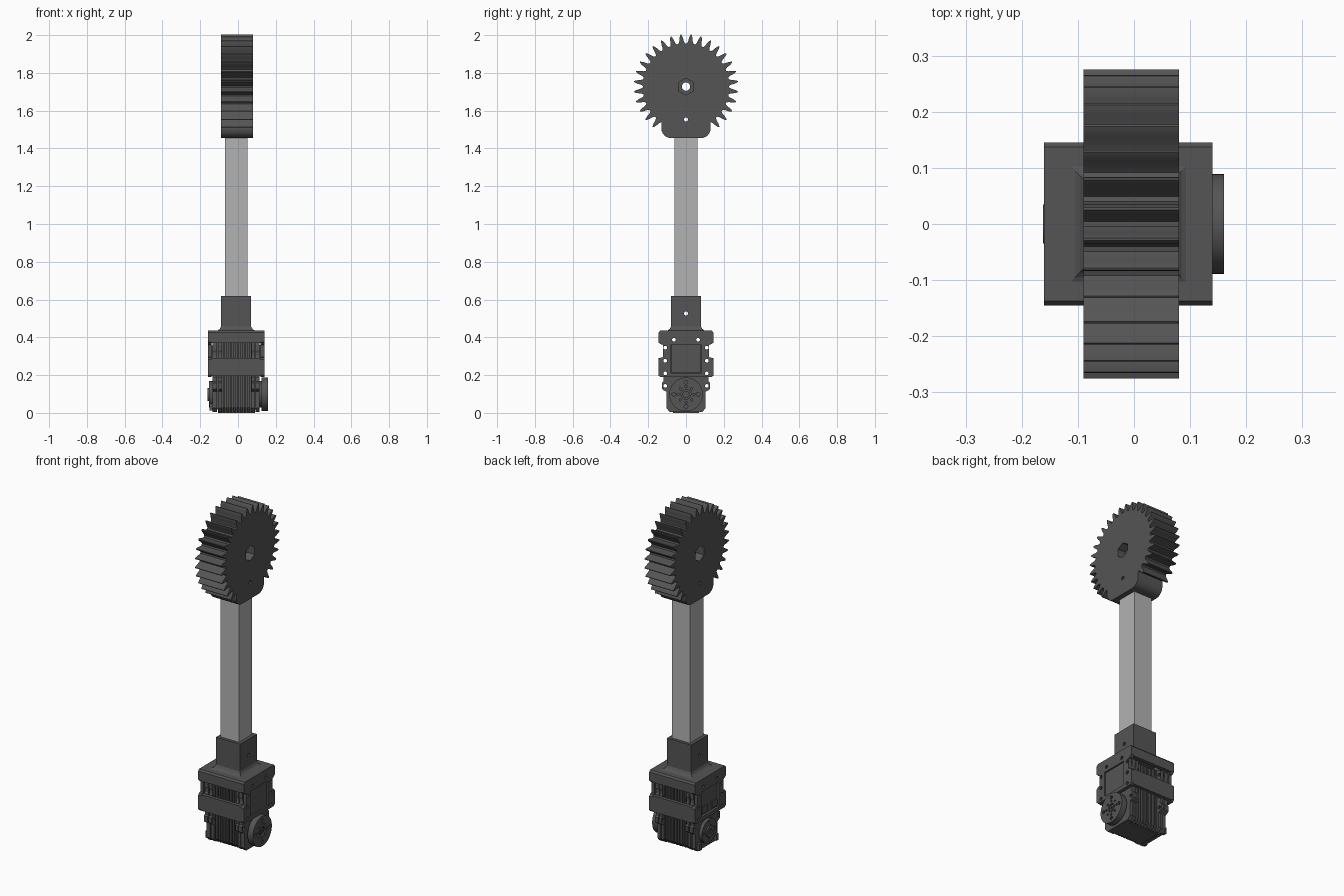
import bpy, bmesh
from math import sin, cos, pi, radians

if "Cube" in bpy.data.objects:
    bpy.data.objects.remove(bpy.data.objects["Cube"])


def material(name, v):
    m = bpy.data.materials.new(name)
    m.diffuse_color = (v, v, v, 1)
    m.use_nodes = True
    m.node_tree.nodes["Principled BSDF"].inputs["Base Color"].default_value = m.diffuse_color
    return m


DARK = material("dark_plastic", 0.09)
LIGHT = material("light_tube", 0.45)


def finish(name, bm, mat=DARK):
    bmesh.ops.recalc_face_normals(bm, faces=bm.faces)
    me = bpy.data.meshes.new(name)
    bm.to_mesh(me)
    bm.free()
    me.materials.append(mat)
    ob = bpy.data.objects.new(name, me)
    bpy.context.collection.objects.link(ob)
    return ob


def add_prism(bm, pts, x0, x1):
    """Extrude a (y, z) outline along x."""
    a = [bm.verts.new((x0, y, z)) for y, z in pts]
    b = [bm.verts.new((x1, y, z)) for y, z in pts]
    bm.faces.new(a)
    bm.faces.new(b[::-1])
    for i in range(len(a)):
        j = (i + 1) % len(a)
        bm.faces.new((a[i], b[i], b[j], a[j]))


def prism(name, pts, x0, x1, mat=DARK):
    bm = bmesh.new()
    add_prism(bm, pts, x0, x1)
    return finish(name, bm, mat)


def rect(y0, y1, z0, z1):
    return [(y0, z0), (y1, z0), (y1, z1), (y0, z1)]


def mirrored(half):
    return half + [(-y, z) for y, z in half[::-1]]


def ring(y, z, r, n=16, start=0):
    return [(y + r * cos(start + 2 * pi * i / n), z + r * sin(start + 2 * pi * i / n)) for i in range(n)]


def cut(ob, *cuts):
    """Subtract non-overlapping prisms (outline, x0, x1)."""
    bm = bmesh.new()
    for c in cuts:
        add_prism(bm, *c)
    cutter = finish("cutter", bm)
    cutter.hide_render = True
    mod = ob.modifiers.new("cut", 'BOOLEAN')
    mod.operation = 'DIFFERENCE'
    mod.solver = 'EXACT'
    mod.object = cutter
    bpy.context.view_layer.objects.active = ob
    bpy.ops.object.modifier_apply(modifier=mod.name)
    bpy.data.objects.remove(cutter)


def smooth(ob):
    bpy.ops.object.select_all(action='DESELECT')
    ob.select_set(True)
    bpy.context.view_layer.objects.active = ob
    bpy.ops.object.shade_smooth_by_angle(angle=radians(30))


# Gear wheel: 32 teeth, with the lower part growing into a rounded tube socket
TEETH, CZ = 32, 1.727
outline = []
for t in range(TEETH):
    mid = pi / 2 + (t + 0.5) * 2 * pi / TEETH
    if sin(mid) < -0.82:        # teeth replaced by the socket
        continue
    for da, r in ((-.078, .229), (-.052, .24), (-.036, .258), (-.020, .270), (-.007, .2765),
                  (.007, .2765), (.020, .270), (.036, .258), (.052, .24), (.078, .229)):
        outline.append((r * cos(mid + da), CZ + r * sin(mid + da)))
    if abs(cos(mid)) < 0.7 and sin(mid) < 0 and cos(mid) < 0 and sin(mid - 0 + 2 * pi / TEETH) > -2:
        nxt = mid + 2 * pi / TEETH
        if sin(nxt) < -0.82:    # left flank, bottom arc, right flank of the socket
            left = [(-.130, 1.513)] + [(-.08 - .05 * cos(a), 1.505 - .05 * sin(a))
                                       for a in [i * pi / 12 for i in range(7)]]
            outline += left + [(-y, z) for y, z in left[::-1]]
gear = prism("gear_wheel", outline, -.09, .08)
cut(gear, (ring(0, CZ, .022, 20), -.2, .2), (ring(0, 1.553, .011, 8, pi / 8), -.2, .2))
cut(gear, (ring(0, CZ, .045, 6, pi / 6), -.2, -.04), (ring(0, CZ, .045, 6, pi / 6), .03, .2))
smooth(gear)

# Square tube
tube = prism("square_tube", rect(-.062, .062, .45, 1.61), -.07, .05, LIGHT)
cut(tube, (ring(0, 1.553, .011, 8, pi / 8), -.2, .2), (ring(0, .527, .011, 8, pi / 8), -.2, .2))

# Lower tube socket with a flared foot
bm = bmesh.new()
loops = []
for z, f in ((.434, .026), (.438, .016), (.445, .007), (.458, 0), (.62, 0)):
    hx, hy = .079 + f, .079 + f
    loops.append([bm.verts.new((sx * hx - .01, sy * hy, z)) for sx, sy in ((-1, -1), (1, -1), (1, 1), (-1, 1))])
for a, b in zip(loops, loops[1:]):
    for i in range(4):
        bm.faces.new((a[i], a[(i + 1) % 4], b[(i + 1) % 4], b[i]))
bm.faces.new(loops[0])
bm.faces.new(loops[-1])
socket = finish("tube_socket", bm)
cut(socket, (ring(0, .527, .011, 8, pi / 8), -.2, .2))

# Screw holes shared by bracket and motor ears
HOLES = [(s * .11, z) for s in (-1, 1) for z in (.143, .209, .276, .345)] + [(-.064, .387), (.064, .387)]
screw_cuts = [(ring(y, z, .010, 10), -.3, .3) for y, z in HOLES]

# Bracket: two side plates, front/back straps and a top plate
half = [(.135, .19), (.145, .20), (.145, .282), (.135, .293), (.122, .295), (.122, .36),
        (.135, .364), (.145, .374), (.145, .405)]
for name, x0, x1 in (("bracket_plate_left", -.16, -.14), ("bracket_plate_right", .12, .14)):
    plate = prism(name, mirrored(half), x0, x1)
    cut(plate, *screw_cuts)
    cut(plate, (rect(-.081, .081, .212, .36), -.3, .3))
for s, side in ((-1, "front"), (1, "back")):
    prism(f"bracket_strap_{side}", rect(s * .124, s * .145, .195, .29), -.14, .12)
    prism(f"bracket_lip_{side}", rect(s * .124, s * .145, .37, .405), -.14, .12)
top = prism("bracket_top", mirrored([(.145, .405), (.145, .425), (.137, .435)]), -.16, .14)

# Motor body: core with cooling ribs wrapped around it
prism("motor_core", rect(-.085, .085, .018, .372), -.11, .095)
bm = bmesh.new()
rib = mirrored([(.082, .005), (.099, .028), (.099, .372)])
for i in range(10):
    x = -.092 + i * .0185
    add_prism(bm, rib, x - .005, x + .005)
finish("motor_ribs", bm)

# Motor end covers with scalloped screw ears
ears = [(.085, .004), (.104, .025), (.104, .112)]
for z in (.143, .209, .276, .345):
    ears += [(.118, z - .024), (.128, z - .016), (.128, z + .016), (.118, z + .024)]
ears += [(.104, .373), (.09, .404)]
ears = [(min(y, .122) if z > .19 else y, z) for y, z in ears]
for name, x0, x1 in (("motor_cover_left", -.135, -.112), ("motor_ears_left", -.104, -.085),
                     ("motor_ears_right", .072, .088), ("motor_cover_right", .093, .115)):
    cover = prism(name, mirrored(ears), x0, x1)
    cut(cover, *screw_cuts)
prism("motor_panel_left", rect(-.078, .078, .215, .357), -.15, -.134)
prism("motor_panel_right", rect(-.08, .08, .213, .359), .114, .132)

# Connector housing and cable guides on the left cover
for s in (-1, 1):
    prism("connector", rect(s * .02, s * .07, .225, .265), -.157, -.149)
    prism("cable_guide", rect(s * .068, s * .09, .012, .05), -.152, -.134)

# Output horn on the right, idler disc on the left
HZ = .098
prism("horn_neck", ring(0, HZ, .07, 32), .11, .126)
horn = prism("output_horn", ring(0, HZ, .089, 48), .125, .16)
pits = [(ring(.064 * cos(a), HZ + .064 * sin(a), .010, 10), .145, .2) for a in [i * pi / 2 for i in range(4)]]
pits += [(ring(.042 * cos(a), HZ + .042 * sin(a), .006, 8), .145, .2)
         for a in [i * pi / 4 for i in range(8)]]
cut(horn, (ring(0, HZ, .026, 24), .15, .2), *pits)
screw = prism("horn_screw", ring(0, HZ, .018, 20), .149, .158)
cut(screw, (ring(0, HZ, .009, 6), .152, .2))
idler = prism("idler_disc", ring(0, HZ, .07, 40), -.154, -.13)
cut(idler, *[(ring(.052 * cos(a), HZ + .052 * sin(a), .008, 8), -.2, -.142)
             for a in [i * pi / 2 for i in range(4)]])
cap = prism("idler_cap", ring(0, HZ, .035, 28), -.162, -.153)
cut(cap, (ring(0, HZ, .014, 12), -.2, -.156))
for ob in (horn, idler, cap):
    smooth(ob)

# Bottom skid closing the ribs down to the ground
prism("motor_base", rect(-.07, .07, 0, .02), -.105, .09)
